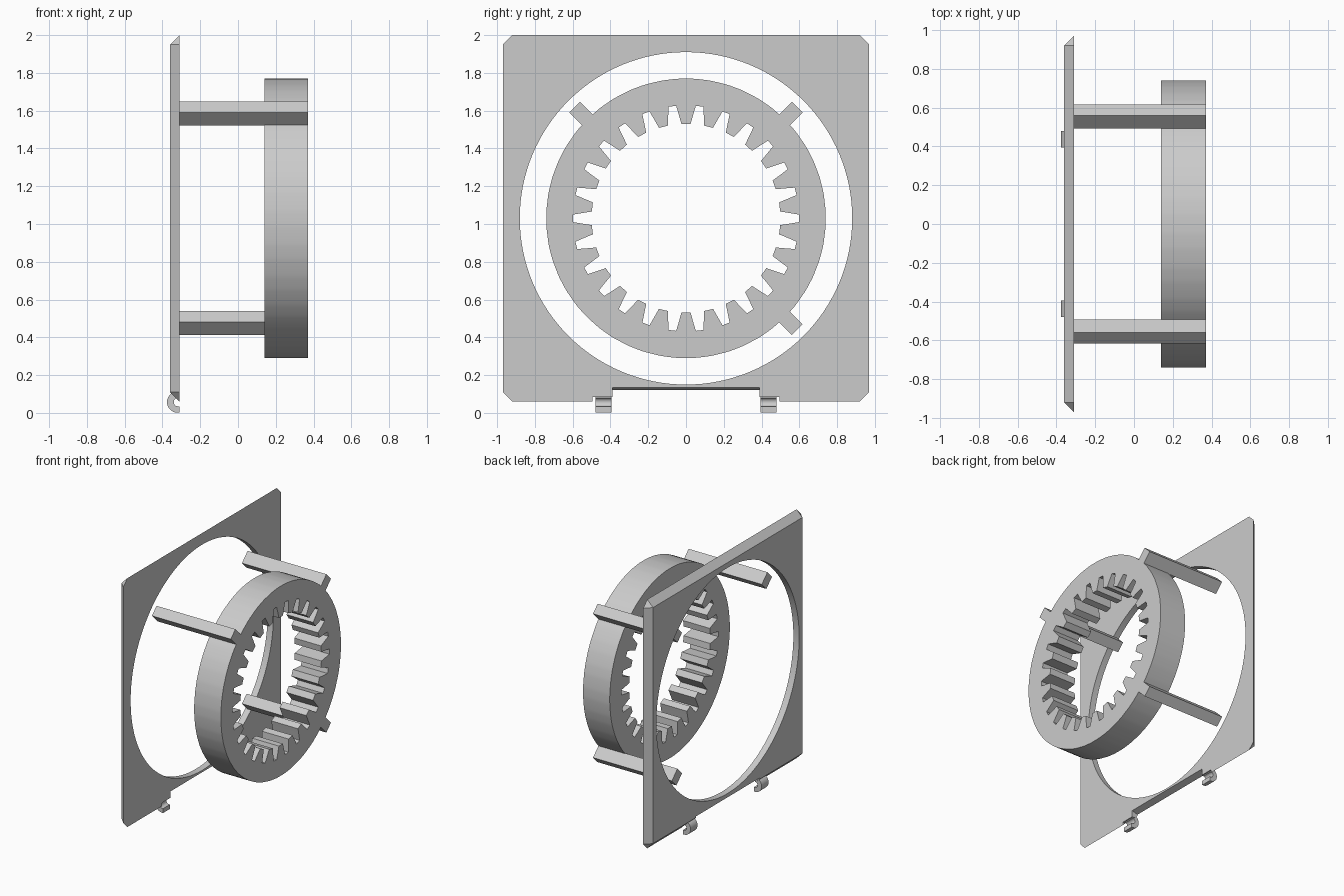
import bpy, bmesh
from math import sin, cos, radians, pi

if "Cube" in bpy.data.objects:
    bpy.data.objects.remove(bpy.data.objects["Cube"])

GREY = (0.6, 0.6, 0.6, 1)
mat = bpy.data.materials.new("plain grey")
mat.use_nodes = True
mat.diffuse_color = GREY
mat.node_tree.nodes["Principled BSDF"].inputs["Base Color"].default_value = GREY

CZ = 1.03                      # height of the ring axis
BACK, FRONT = -0.36, -0.31     # plate thickness along x


def finish(name, bm):
    bmesh.ops.recalc_face_normals(bm, faces=bm.faces)
    mesh = bpy.data.meshes.new(name)
    bm.to_mesh(mesh)
    bm.free()
    ob = bpy.data.objects.new(name, mesh)
    mesh.materials.append(mat)
    bpy.context.collection.objects.link(ob)
    return ob


def hull(name, points):
    bm = bmesh.new()
    for p in points:
        bm.verts.new(p)
    bmesh.ops.convex_hull(bm, input=bm.verts)
    bmesh.ops.dissolve_limit(bm, angle_limit=0.01, verts=bm.verts, edges=bm.edges)
    return finish(name, bm)


def prism(name, outline, move):
    """Extrude a closed outline along a vector."""
    bm = bmesh.new()
    face = bm.faces.new([bm.verts.new(p) for p in outline])
    new = bmesh.ops.extrude_face_region(bm, geom=[face])["geom"]
    bmesh.ops.translate(bm, vec=move, verts=[v for v in new if isinstance(v, bmesh.types.BMVert)])
    if face.is_valid and all(len(e.link_faces) == 1 for e in face.edges):
        bm.faces.new(face.verts)
    return finish(name, bm)


def box(name, x, y, z):
    return hull(name, [(a, b, c) for a in x for b in y for c in z])


def smooth(ob):
    bpy.ops.object.select_all(action="DESELECT")
    ob.select_set(True)
    bpy.context.view_layer.objects.active = ob
    bpy.ops.object.shade_smooth_by_angle(angle=radians(25))


def cut(ob, cutter):
    cutter.hide_render = True
    mod = ob.modifiers.new("cut", "BOOLEAN")
    mod.operation, mod.solver, mod.object = "DIFFERENCE", "EXACT", cutter
    bpy.context.view_layer.objects.active = ob
    bpy.ops.object.modifier_apply(modifier=mod.name)
    bpy.data.objects.remove(cutter)


# Square plate with bevelled edges and clipped corners
R, C = 0.97, 0.05
corners = []
for sy in (-1, 1):
    for sz in (-1, 1):
        corners += [(BACK, sy * (R - C), CZ + sz * (R - C)),
                    (FRONT, sy * R, CZ + sz * (R - C)),
                    (FRONT, sy * (R - C), CZ + sz * R)]
plate = hull("square_plate", corners)

# Round opening and stepped notch along the bottom edge
circle = [(-0.5, 0.88 * cos(2 * pi * i / 128), CZ + 0.88 * sin(2 * pi * i / 128)) for i in range(128)]
cut(plate, prism("opening_cutter", circle, (0.4, 0, 0)))
cut(plate, hull("notch_cutter", [(x, y, z) for y in (-0.39, 0.39)
                                 for x, z in ((-0.41, -0.1), (-0.26, -0.1), (-0.41, 0.105), (-0.26, 0.15))]))
for s in (-1, 1):
    cut(plate, box("step_cutter", (-0.5, -0.2), (s * 0.38, s * 0.495), (-0.1, 0.085)))
smooth(plate)

# Internal gear ring: each tooth is a (degrees, radius) profile
tooth = [(-5, 0.598), (-4.1, 0.555), (-2.8, 0.5), (2.8, 0.5), (4.1, 0.555), (5, 0.598)]
TEETH = 26
bm = bmesh.new()
columns = []
for t in range(TEETH):
    for deg, r in tooth:
        a = pi / 2 + 2 * pi * t / TEETH + radians(deg)
        columns.append([bm.verts.new((x, rad * cos(a), CZ + rad * sin(a)))
                        for x, rad in ((0.14, r), (0.37, r), (0.37, 0.74), (0.14, 0.74))])
for i, here in enumerate(columns):
    after = columns[(i + 1) % len(columns)]
    for k in range(4):
        j = (k + 1) % 4
        bm.faces.new((here[k], here[j], after[j], after[k]))
smooth(finish("internal_gear_ring", bm))

# Three square posts along the outside of the ring
for name, deg in (("upper_left_post", 45), ("upper_right_post", 135), ("lower_left_post", -45)):
    c, s = cos(radians(deg)), sin(radians(deg))
    outline = [(FRONT, r * c - w * s, CZ + r * s + w * c)
               for r, w in ((0.735, -0.04), (0.833, -0.04), (0.833, 0.04), (0.735, 0.04))]
    prism(name, outline, (0.37 - FRONT, 0, 0))

# Curved clip hooks under the plate
HX, HZ = -0.32, 0.057
arc = [radians(90 + 180 * i / 14) for i in range(15)]
for name, y in (("left_hook", 0.395), ("right_hook", -0.48)):
    outer = [(HX + 0.056 * cos(a), y, HZ + 0.056 * sin(a)) for a in arc]
    inner = [(HX + 0.02 * cos(a), y, HZ + 0.022 * sin(a)) for a in reversed(arc)]
    tips = [(FRONT, y, HZ - 0.056), (FRONT, y, HZ - 0.022)]
    smooth(prism(name, outer + tips + inner, (0, 0.085, 0)))
